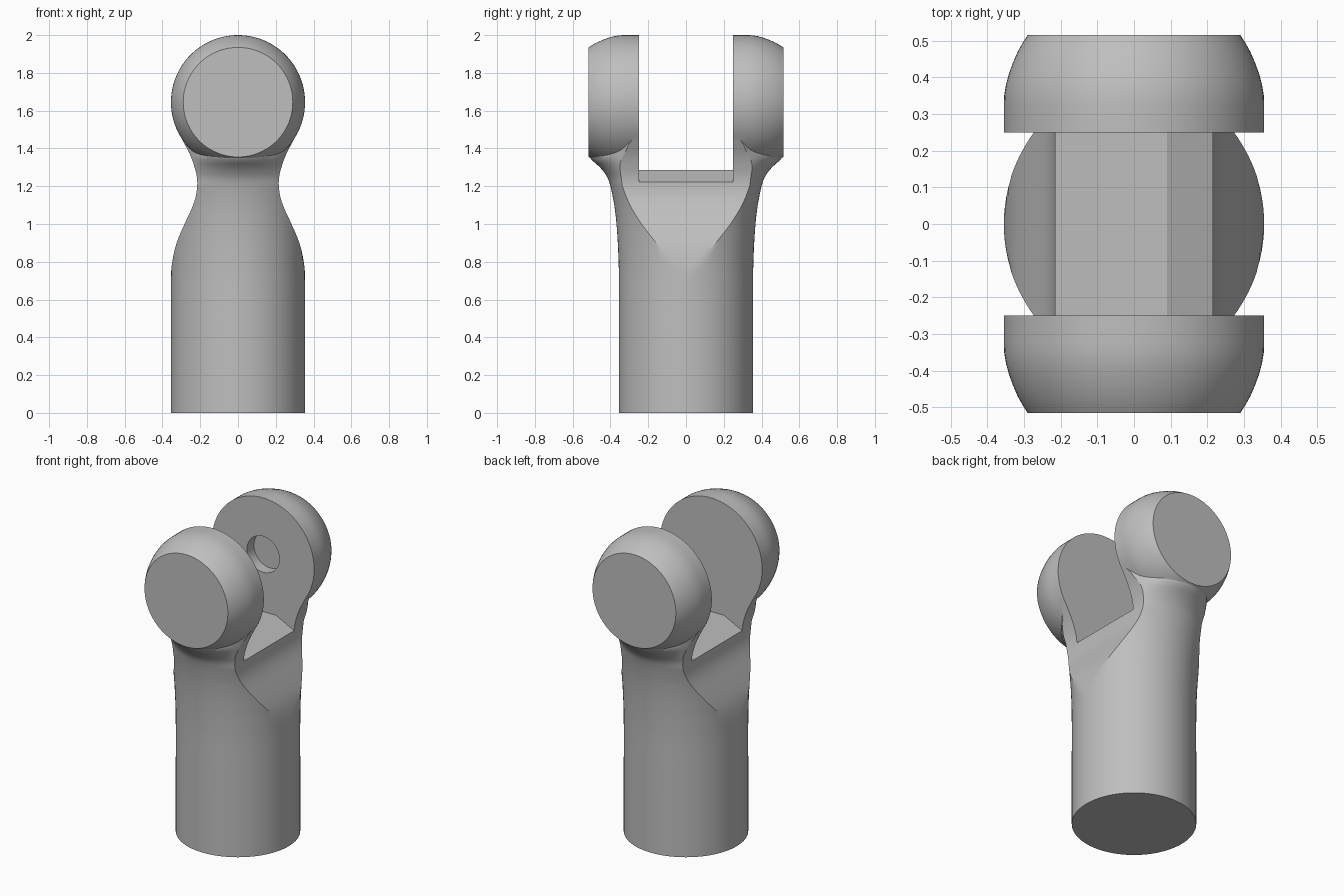
import bpy, bmesh, math
from mathutils import Matrix

old = bpy.data.objects.get("Cube")
if old:
    bpy.data.objects.remove(old, do_unlink=True)

HEAD_Z, HEAD_R = 1.645, 0.355

metal = bpy.data.materials.new("plain_grey")
metal.use_nodes = True
grey = (0.52, 0.52, 0.52, 1)
metal.diffuse_color = grey
metal.node_tree.nodes["Principled BSDF"].inputs["Base Color"].default_value = grey


def finish(name, bm):
    bmesh.ops.recalc_face_normals(bm, faces=bm.faces)
    mesh = bpy.data.meshes.new(name)
    bm.to_mesh(mesh)
    bm.free()
    mesh.materials.append(metal)
    ob = bpy.data.objects.new(name, mesh)
    bpy.context.collection.objects.link(ob)
    return ob


def loft(name, sections):
    """Skin closed rings of equal point count and cap both ends."""
    bm = bmesh.new()
    rings = [[bm.verts.new(p) for p in s] for s in sections]
    n = len(rings[0])
    for a, b in zip(rings, rings[1:]):
        for i in range(n):
            j = (i + 1) % n
            bm.faces.new((a[i], a[j], b[j], b[i]))
    bm.faces.new(rings[0])
    bm.faces.new(rings[-1])
    return finish(name, bm)


def smooth_rows(rows, steps):
    """Catmull-Rom interpolation through the profile rows."""
    out = []
    for i in range(len(rows) - 1):
        quad = [rows[max(0, min(len(rows) - 1, i + d))] for d in (-1, 0, 1, 2)]
        for s in range(steps):
            t = s / steps
            out.append([0.5 * (2 * b + (c - a) * t + (2*a - 5*b + 4*c - d) * t**2
                               + (3*b - a - 3*c + d) * t**3)
                        for a, b, c, d in zip(*quad)])
    out.append(rows[-1])
    return out


def shank_section(z, w, r, k):
    """Round section of radius r, flattened at x = +-w; k rounds the ends."""
    w = min(w, r)
    edge = max(math.acos(w / r), 0.35)
    side, arc = 10, 36
    angles = [-edge + 2 * edge * i / side for i in range(side)]
    angles += [edge + (math.pi - 2 * edge) * i / arc for i in range(arc)]
    angles += [a + math.pi for a in angles]
    pts = []
    for a in angles:
        x = max(-w, min(w, r * math.cos(a)))
        squash = 1.0
        if k > 1.001:
            squash = math.sqrt(max(r*r - k*x*x, 0.01) / max(r*r - x*x, 0.01))
        pts.append((x, r * math.sin(a) * min(squash, 1), z))
    return pts


# Shank and neck: height, half width, radius, end rounding
shank_rows = [
    (0, .355, .355, 1), (.4, .355, .355, 1), (.7, .355, .355, 1),
    (.8, .348, .357, 1), (.9, .325, .361, 1), (1.0, .283, .368, 1),
    (1.08, .246, .377, 1), (1.14, .225, .387, 1), (1.2, .216, .4, 1),
    (1.25, .218, .418, 1.2), (1.3, .23, .455, 1.6), (1.36, .251, .512, 2.4),
    (1.42, .281, .46, 1.5), (1.48, .312, .42, 1.2)]
clevis = loft("clevis_rod_end", [shank_section(*r) for r in smooth_rows(shank_rows, 3)])

# Rounded barrel that becomes the two fork heads
half = [(.515, .29), (.495, .303), (.47, .317), (.44, .33), (.41, .341),
        (.38, .349), (.35, .354), (.32, HEAD_R)]
profile = [(-y, r) for y, r in half] + [(y, r) for y, r in reversed(half)]
barrel = loft("fork_heads", [
    [(r * math.cos(math.tau * i / 96), y, HEAD_Z + r * math.sin(math.tau * i / 96))
     for i in range(96)] for y, r in profile])

# Slot between the heads, with a ridged floor
floor = [(-.5, 1.08), (-.09, 1.285), (.09, 1.285), (.5, 1.08), (.5, 2.2), (-.5, 2.2)]
slot = loft("slot_cutter", [[(x, y, z) for x, z in floor] for y in (-.25, .25)])

# Blind pin hole in the inner face of the rear head
bm = bmesh.new()
bmesh.ops.create_cone(bm, cap_ends=True, segments=48, radius1=.113, radius2=.113, depth=.2,
                      matrix=Matrix.Translation((0, .22, HEAD_Z))
                      @ Matrix.Rotation(math.pi / 2, 4, 'X'))
hole = finish("pin_hole_cutter", bm)

# Join and cut, then bake the result
for other, op in ((barrel, 'UNION'), (slot, 'DIFFERENCE'), (hole, 'DIFFERENCE')):
    other.hide_render = True
    mod = clevis.modifiers.new(other.name, 'BOOLEAN')
    mod.object, mod.operation, mod.solver = other, op, 'EXACT'
bpy.context.view_layer.update()
baked = bpy.data.meshes.new_from_object(
    clevis.evaluated_get(bpy.context.evaluated_depsgraph_get()))
clevis.modifiers.clear()
clevis.data = baked
for other in (barrel, slot, hole):
    bpy.data.objects.remove(other, do_unlink=True)
baked.materials.clear()
baked.materials.append(metal)
for poly in baked.polygons:
    poly.material_index = 0

for ob in bpy.context.selected_objects:
    ob.select_set(False)
clevis.select_set(True)
bpy.context.view_layer.objects.active = clevis
bpy.ops.object.shade_smooth_by_angle(angle=math.radians(25))
